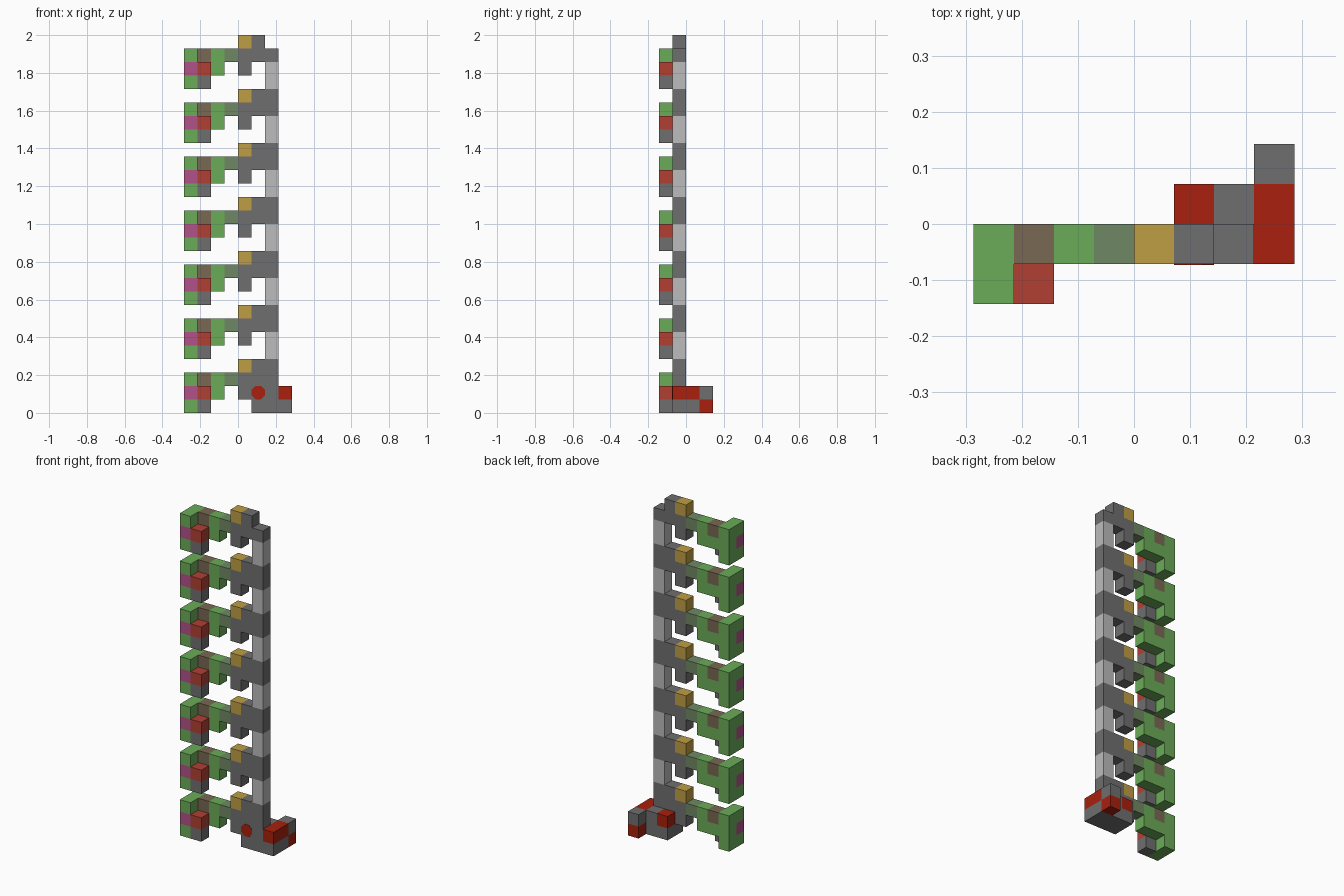
import bpy, bmesh, math
from mathutils import Vector, Matrix

cube = bpy.data.objects.get("Cube")
if cube:
    bpy.data.objects.remove(cube, do_unlink=True)

U = 2 / 28                      # edge of one block
ORIGIN = Vector((-4, -2, 0))    # corner of the block grid
TIERS = 7


def srgb(r, g, b):
    return tuple((c / 255 / 12.92) if c < 11 else ((c / 255 + 0.055) / 1.055) ** 2.4
                 for c in (r, g, b)) + (1.0,)


COLOURS = {
    "green": srgb(107, 172, 88),
    "brown": srgb(120, 104, 82),
    "grey_green": srgb(111, 137, 99),
    "yellow": srgb(191, 158, 68),
    "grey": srgb(112, 111, 112),
    "light_grey": srgb(188, 188, 188),
    "magenta": srgb(177, 82, 137),
    "soft_red": srgb(177, 64, 52),
    "deep_red": srgb(168, 32, 14),
}
MATS = {}
for name, col in COLOURS.items():
    m = bpy.data.materials.new(name)
    m.use_nodes = True
    m.diffuse_color = col
    bsdf = m.node_tree.nodes["Principled BSDF"]
    bsdf.inputs["Base Color"].default_value = col
    bsdf.inputs["Roughness"].default_value = 0.9
    MATS[name] = m

cells = {}                      # block position -> (part, colour)


def fill(part, colour, xs, ys, zs):
    for x in xs:
        for y in ys:
            for z in zs:
                cells[x, y, z] = (part, colour)


# Repeating tiers: column section, branch and hanging end piece
for i in range(TIERS):
    z = 4 * i
    arm, end, post = f"branch_{i + 1}", f"end_piece_{i + 1}", f"column_{i + 1}"
    fill(post, "light_grey", [6], [1], [z, z + 1])
    fill(post, "grey", [6], [1], [z + 2] if i == TIERS - 1 else [z + 2, z + 3])
    fill(arm, "grey", [4, 5], [1], [z + 2])
    fill(arm, "grey", [5], [1], [z + 3])
    fill(arm, "grey", [4], [1], [z + 1])
    fill(arm, "yellow", [4], [1], [z + 3])
    fill(arm, "grey_green", [3], [1], [z + 2])
    fill(arm, "green", [2], [1], [z + 1, z + 2])
    fill(arm, "green", [1], [1], [z + 1])
    fill(arm, "brown", [1], [1], [z + 2])
    fill(end, "green", [0], [0, 1], [z, z + 1, z + 2])
    fill(end, "magenta", [0], [0], [z + 1])
    fill(end, "soft_red", [1], [0], [z + 1])
    fill(end, "grey", [1], [0], [z])

# Base blocks
fill("base", "grey", [5, 6, 7], [1, 2], [0, 1])
fill("base", "deep_red", [5], [2], [1])
fill("base", "deep_red", [7], [1, 2], [1])
fill("base", "grey", [7], [3], [1])
fill("base", "deep_red", [7], [3], [0])


def finish(name, bm, colours):
    mesh = bpy.data.meshes.new(name)
    bm.to_mesh(mesh)
    bm.free()
    for c in colours:
        mesh.materials.append(MATS[c])
    ob = bpy.data.objects.new(name, mesh)
    bpy.context.collection.objects.link(ob)


# Build the outer skin of every part, leaving out faces between touching blocks
for part in sorted({p for p, _ in cells.values()}):
    bm = bmesh.new()
    colours = sorted({c for p, c in cells.values() if p == part})
    for pos, (p, colour) in cells.items():
        if p != part:
            continue
        centre = (Vector(pos) + ORIGIN + Vector((0.5, 0.5, 0.5))) * U
        for axis in range(3):
            for sign in (-1, 1):
                n = Vector((0, 0, 0))
                n[axis] = sign
                if tuple(int(a + b) for a, b in zip(pos, n)) in cells:
                    continue
                a = Vector((0, 0, 0))
                a[(axis + 1) % 3] = 1
                b = n.cross(a)
                corners = (-a - b, a - b, a + b, b - a)
                f = bm.faces.new([bm.verts.new(centre + (n + k) * U / 2) for k in corners])
                f.material_index = colours.index(colour)
    bmesh.ops.remove_doubles(bm, verts=bm.verts, dist=U / 100)
    finish(part, bm, colours)

# Eight-sided red plate on the front of the base
bm = bmesh.new()
place = (Matrix.Translation((1.5 * U, -U - 0.001, 1.5 * U))
         @ Matrix.Rotation(math.pi / 2, 4, "X") @ Matrix.Rotation(math.pi / 8, 4, "Z"))
r = U / 2 / math.cos(math.pi / 8)
bmesh.ops.create_cone(bm, cap_ends=True, segments=8, radius1=r, radius2=r,
                      depth=0.002, matrix=place)
finish("front_plate", bm, ["deep_red"])
